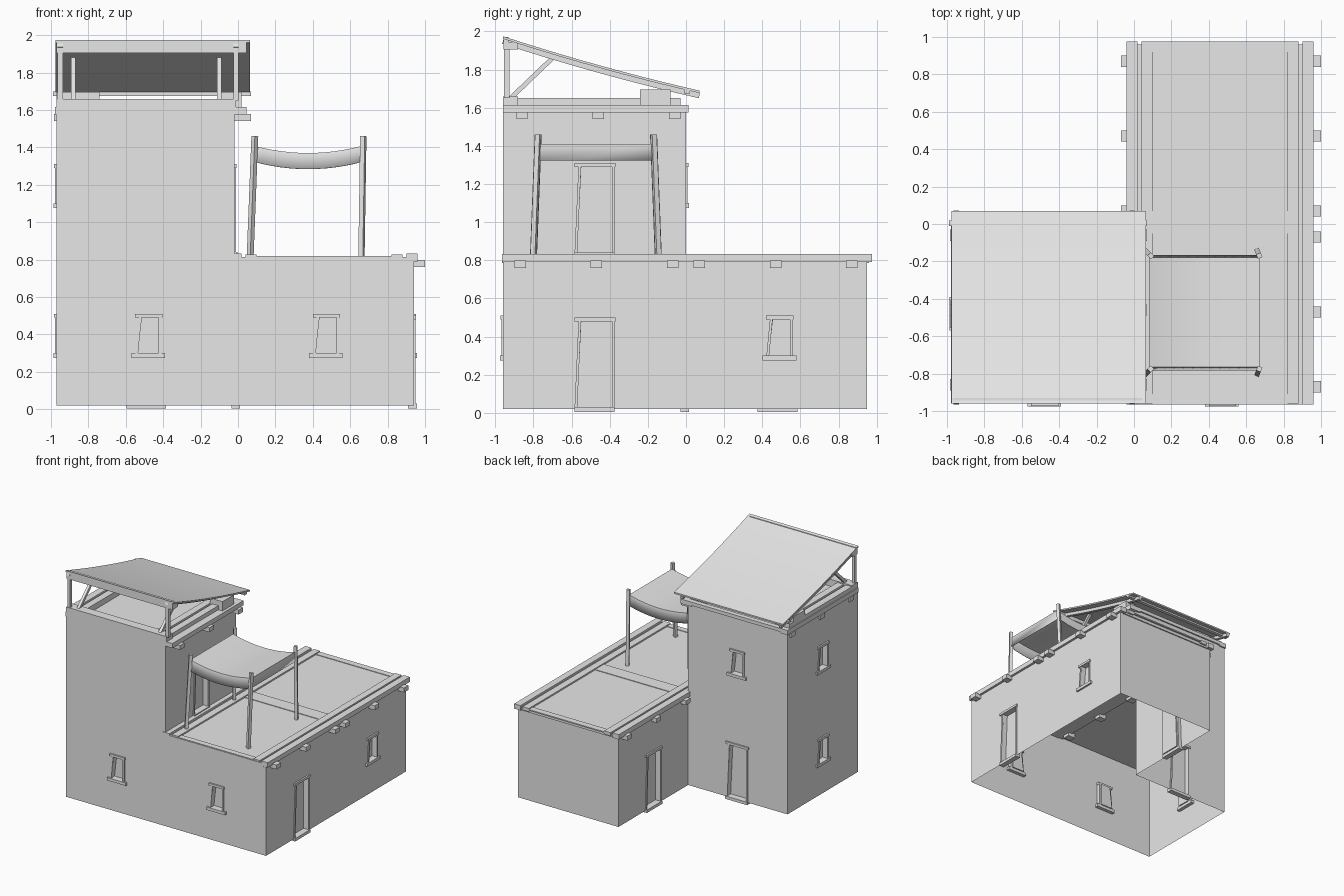
import bpy, bmesh
from math import pi
from mathutils import Vector, Matrix

cube = bpy.data.objects.get("Cube")
if cube:
    bpy.data.objects.remove(cube, do_unlink=True)

clay = bpy.data.materials.new("pale_grey")
clay.use_nodes = True
clay.diffuse_color = (0.8, 0.8, 0.8, 1)
clay.node_tree.nodes["Principled BSDF"].inputs["Base Color"].default_value = (0.8, 0.8, 0.8, 1)


def finish(name, bm):
    bmesh.ops.recalc_face_normals(bm, faces=bm.faces)
    me = bpy.data.meshes.new(name)
    bm.to_mesh(me)
    bm.free()
    me.materials.append(clay)
    ob = bpy.data.objects.new(name, me)
    bpy.context.scene.collection.objects.link(ob)
    return ob


def add_prism(bm, points, offset):
    """Extrude a planar outline by an offset."""
    face = bm.faces.new([bm.verts.new(p) for p in points])
    ext = bmesh.ops.extrude_face_region(bm, geom=[face])["geom"]
    bmesh.ops.translate(bm, vec=Vector(offset), verts=[g for g in ext if isinstance(g, bmesh.types.BMVert)])


def add_box(bm, x, y, z):
    add_prism(bm, [(x[0], y[0], z[0]), (x[1], y[0], z[0]), (x[1], y[1], z[0]), (x[0], y[1], z[0])],
              (0, 0, z[1] - z[0]))


def boxes(name, items):
    bm = bmesh.new()
    for item in items:
        add_box(bm, *item)
    return finish(name, bm)


def bar(bm, a, b, r):
    """Square bar between two points."""
    a, b = Vector(a), Vector(b)
    rot = (b - a).to_track_quat('Z', 'Y').to_matrix().to_4x4()
    size = Matrix.Diagonal((2 * r, 2 * r, (b - a).length, 1))
    bmesh.ops.create_cube(bm, size=1, matrix=Matrix.Translation((a + b) / 2) @ rot @ size)


# Wall plane of each side: origin, direction to the viewer's right, outward normal
FRONT = (Vector((0, -0.96, 0)), Vector((1, 0, 0)), Vector((0, -1, 0)))
EAST = (Vector((0.94, 0, 0)), Vector((0, 1, 0)), Vector((1, 0, 0)))
TOWER_EAST = (Vector((-0.02, 0, 0)), Vector((0, 1, 0)), Vector((1, 0, 0)))
TOWER_BACK = (Vector((0, 0, 0)), Vector((-1, 0, 0)), Vector((0, 1, 0)))
TOWER_WEST = (Vector((-0.97, 0, 0)), Vector((0, -1, 0)), Vector((-1, 0, 0)))
WING_WEST = (Vector((-0.02, 0, 0)), Vector((0, -1, 0)), Vector((-1, 0, 0)))

openings = [
    ("front_window_tower", FRONT, -0.48, 0.28, False), ("front_window_wing", FRONT, 0.47, 0.28, False),
    ("wing_door", EAST, -0.48, 0.01, True), ("wing_window", EAST, 0.49, 0.28, False),
    ("terrace_door", TOWER_EAST, -0.48, 0.82, True),
    ("tower_back_door", TOWER_BACK, 0.49, 0.01, True), ("tower_back_window", TOWER_BACK, 0.49, 1.08, False),
    ("tower_side_window_low", TOWER_WEST, 0.48, 0.28, False),
    ("tower_side_window_high", TOWER_WEST, 0.48, 1.08, False),
    ("yard_door", WING_WEST, -0.48, 0.01, True),
]


def slab(bm, plane, u0, z0, outline, near, far):
    """Prism on a wall plane, from depth near to depth far along its normal."""
    o, right, n = plane
    pts = [o + right * (u0 + u) + Vector((0, 0, z0 + z)) + n * near for u, z in outline]
    add_prism(bm, pts, n * (far - near))


def rect(a, b, c, d):
    return [(a, c), (b, c), (b, d), (a, d)]


cut = bmesh.new()
for name, plane, u, z, door in openings:
    bm = bmesh.new()
    half, h = (0.105, 0.49) if door else (0.07, 0.23)
    lean, jamb = 0.022, 0.014
    # Skewed opening: one leaning jamb, one upright jamb
    slab(cut, plane, u, z, [(-half + jamb, 0.02), (half - jamb, 0.02), (half - jamb, h - 0.02),
                            (-half + lean + jamb, h - 0.02)], -0.04, 0.03)
    slab(bm, plane, u, z, [(-half, 0), (-half + jamb, 0), (-half + lean + jamb, h), (-half + lean, h)], -0.03, 0.008)
    slab(bm, plane, u, z, rect(half - jamb, half, 0, h), -0.03, 0.008)
    slab(bm, plane, u, z, rect(-half, half + 0.005, h - 0.02, h), -0.03, 0.013)
    sill = 0.02 if not door else 0
    slab(bm, plane, u, z, rect(-half - sill, half + sill, -0.005, 0.02), -0.03, 0.016)
    finish(name + "_frame", bm)
cutter = finish("opening_cutter", cut)
cutter.hide_render = True
cutter.hide_viewport = False


def walls(name, outline, z0, z1):
    """Hollow wall shell, recessed at the openings and open below."""
    bm = bmesh.new()
    add_prism(bm, [(x, y, z0) for x, y in outline], (0, 0, z1 - z0))
    ob = finish(name, bm)
    mod = ob.modifiers.new("recesses", 'BOOLEAN')
    mod.object, mod.solver = cutter, 'EXACT'
    dg = bpy.context.evaluated_depsgraph_get()
    me = bpy.data.meshes.new_from_object(ob.evaluated_get(dg))
    ob.modifiers.clear()
    bm = bmesh.new()
    bm.from_mesh(me)
    low = [f for f in bm.faces if abs(f.normal.z) > 0.9 and f.calc_center_median().z < z0 + 0.001]
    bmesh.ops.delete(bm, geom=low, context='FACES')
    bm.to_mesh(me)
    bm.free()
    ob.data = me


walls("lower_walls", [(-0.97, -0.96), (0.94, -0.96), (0.94, 0.95), (-0.02, 0.95), (-0.02, 0), (-0.97, 0)], 0.02, 0.8)
walls("tower_walls", [(-0.97, -0.96), (-0.02, -0.96), (-0.02, 0), (-0.97, 0)], 0.8, 1.6)
bpy.data.objects.remove(cutter, do_unlink=True)

# Wing roof: edge planks, cross planks and projecting beam ends
boxes("wing_roof_edges", [((a, a + 0.06), (-0.965, 0.975), (0.79, 0.832)) for a in (-0.04, 0.90)])
boxes("wing_roof_planks", [((a, a + 0.06), (-0.96, 0.975), (0.8, 0.828)) for a in (0.04, 0.82)])
boxes("wing_roof_deck", [((0, 0.92), (-0.965, 0.96), (0.785, 0.815)),
                         ((0.1, 0.82), (-0.05, 0.07), (0.81, 0.82)),
                         ((0.1, 0.82), (0.92, 0.975), (0.81, 0.82)),
                         ((0.1, 0.82), (-0.96, -0.91), (0.81, 0.82))])
beam_rows = (-0.87, -0.47, -0.07, 0.07, 0.47, 0.87)
boxes("wing_beam_ends", [(x, (y - 0.03, y + 0.03), (0.76, 0.798))
                         for y in beam_rows for x in ((0.92, 1.0), (-0.07, 0.0))])

# Tower roof: edge planks, front and rear cross beams, beam ends
boxes("tower_roof_edges", [((-0.06, 0.045), (-0.96, 0.012), (1.575, 1.615)),
                           ((-0.978, -0.91), (-0.96, 0.012), (1.575, 1.615)),
                           ((-0.97, -0.02), (-0.03, 0.012), (1.585, 1.615))])
boxes("tower_roof_planks", [(x, (-0.96, -0.03), (1.6, 1.65))
                            for x in ((-0.08, -0.02), (-0.97, -0.91), (-0.16, -0.1), (-0.89, -0.83))])
boxes("tower_cross_beams", [((-0.97, -0.01), (-0.96, -0.88), (1.6, 1.66)),
                            ((-0.97, -0.74), (-0.24, -0.08), (1.6, 1.695)),
                            ((-0.1, 0.02), (-0.24, -0.08), (1.6, 1.695))])
boxes("tower_beam_ends", [(x, (y - 0.03, y + 0.03), (1.54, 1.578))
                          for y in (-0.86, -0.46, -0.06) for x in ((-0.04, 0.07), (-0.985, -0.95))])


# Sloping awning over the tower
def roof_z(y):
    t = (y + 0.96) / 1.03
    return 1.975 - 0.335 * t + 0.05 * t * t


bm = bmesh.new()
n = 10
ys = [-0.96 + 1.03 * i / n for i in range(n + 1)]
profile = [(-0.975, y, roof_z(y)) for y in ys] + [(-0.975, y, roof_z(y) - 0.013) for y in reversed(ys)]
add_prism(bm, profile, (1.04, 0, 0))
finish("tower_awning", bm)

bm = bmesh.new()
for x in (-0.95, -0.01):
    bar(bm, (x, -0.94, 1.65), (x, -0.94, 1.93), 0.014)
    inner = x + (0.07 if x < -0.5 else -0.09)
    bar(bm, (inner, -0.92, 1.65), (inner, -0.68, 1.88), 0.012)
    for a, b in zip(ys[:-1], ys[1:]):
        bar(bm, (x, a, roof_z(a) - 0.026), (x, b, roof_z(b) - 0.026), 0.014)
add_box(bm, (-0.97, 0.045), (-0.958, -0.88), (1.905, 1.945))
add_box(bm, (-0.97, 0.045), (-0.958, -0.93), (1.905, 1.97))
add_box(bm, (-0.99, 0.07), (-0.01, 0.02), (1.675, 1.70))
finish("tower_awning_frame", bm)

# Sagging cloth canopy on the terrace, with a hanging border
bm = bmesh.new()
n = 12
rows = []
for y, drop in ((-0.785, 0.085), (-0.765, 0), (-0.18, 0), (-0.165, 0.085)):
    row = []
    for i in range(n + 1):
        t = 2 * i / n - 1
        row.append(bm.verts.new((0.375 + 0.295 * t, y, 1.37 + 0.04 * t * t - drop)))
    rows.append(row)
for r0, r1 in zip(rows[:-1], rows[1:]):
    for i in range(n):
        bm.faces.new((r0[i], r0[i + 1], r1[i + 1], r1[i]))
for i in (0, n):
    bm.faces.new([r[i] for r in rows])
cloth = finish("terrace_canopy", bm)
solid = cloth.modifiers.new("thickness", 'SOLIDIFY')
solid.thickness = 0.006

bm = bmesh.new()
for x0, x1 in ((0.065, 0.09), (0.66, 0.67)):
    for y0, y1 in ((-0.8, -0.775), (-0.145, -0.17)):
        bar(bm, (x0, y0, 0.815), (x1, y1, 1.46), 0.013)
finish("terrace_canopy_posts", bm)

# Shade the curved sheets smoothly
for name in ("tower_awning", "terrace_canopy"):
    bpy.ops.object.select_all(action='DESELECT')
    ob = bpy.data.objects[name]
    ob.select_set(True)
    bpy.context.view_layer.objects.active = ob
    bpy.ops.object.shade_smooth_by_angle(angle=pi / 6)
